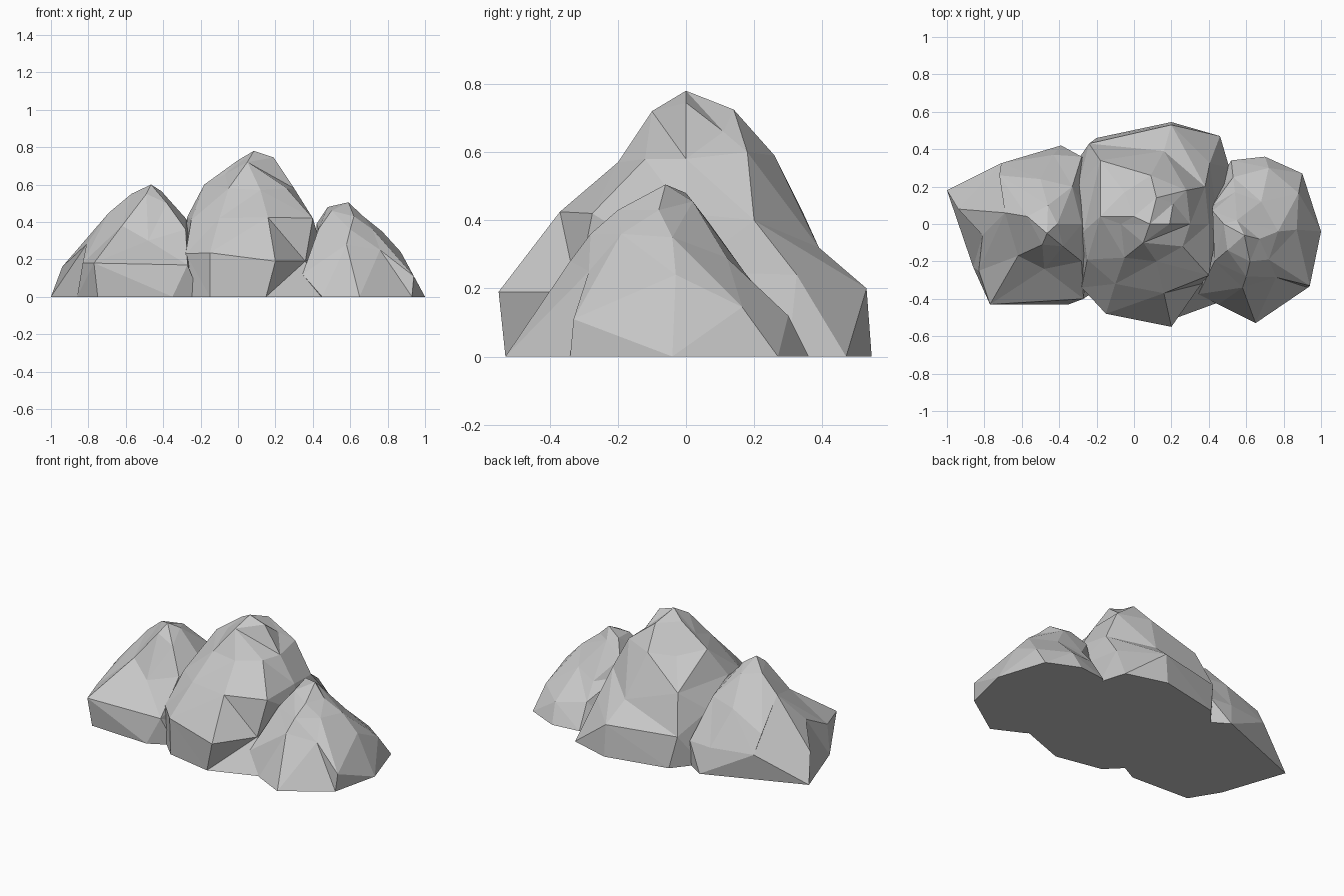
import bpy
import bmesh
import math

stone = bpy.data.materials.new("stone grey")
stone.diffuse_color = (0.57, 0.57, 0.57, 1)


def rock(name, peak, base, *rings):
    """Closed faceted rock: a flat base outline, rising rings and a peak."""
    bm = bmesh.new()

    def angle(p):
        return math.atan2(p[1] - peak[1], p[0] - peak[0]) % math.tau

    def make_ring(points):
        points = sorted(points, key=angle)
        angles = [angle(p) for p in points]
        verts = [bm.verts.new(p) for p in points]
        return verts + verts[:1], angles + [angles[0] + math.tau]

    levels = [make_ring([(x, y, 0) for x, y in base])]
    levels += [make_ring(r) for r in rings]
    bm.faces.new(reversed(levels[0][0][:-1]))

    # Zip neighbouring rings together with triangles
    for (a, ang_a), (b, ang_b) in zip(levels, levels[1:]):
        i = j = 0
        while i < len(a) - 1 or j < len(b) - 1:
            if j == len(b) - 1 or (i < len(a) - 1 and ang_a[i + 1] <= ang_b[j + 1]):
                bm.faces.new((a[i], a[i + 1], b[j]))
                i += 1
            else:
                bm.faces.new((a[i], b[j + 1], b[j]))
                j += 1

    # Close the summit
    top = levels[-1][0]
    tip = bm.verts.new(peak)
    for p, q in zip(top, top[1:]):
        bm.faces.new((p, q, tip))
    bmesh.ops.recalc_face_normals(bm, faces=bm.faces)
    mesh = bpy.data.meshes.new(name)
    bm.to_mesh(mesh)
    bm.free()
    mesh.materials.append(stone)
    obj = bpy.data.objects.new(name, mesh)
    bpy.context.collection.objects.link(obj)


# Tall middle rock: base, shoulder, middle, upper, crown
rock("middle_rock", (0.085, 0.0, 0.78),
     [(0.5, 0.05), (0.51, 0.3), (0.46, 0.47), (0.2, 0.545), (-0.2, 0.46),
      (-0.33, 0.3), (-0.27, -0.12), (-0.25, -0.37), (-0.15, -0.47),
      (0.15, -0.53), (0.45, -0.42)],
     [(0.45, 0.0, 0.25), (0.405, 0.325, 0.24), (0.2, 0.53, 0.2),
      (-0.24, 0.43, 0.2), (-0.3, 0.2, 0.3), (-0.29, -0.15, 0.25), (-0.28, -0.34, 0.23),
      (-0.15, -0.48, 0.235), (0.2, -0.55, 0.19), (0.36, -0.32, 0.19)],
     [(0.4, 0.0, 0.42), (0.38, 0.2, 0.4), (0.16, 0.39, 0.32),
      (-0.18, 0.34, 0.43), (-0.27, -0.04, 0.43), (-0.25, -0.19, 0.41),
      (-0.1, -0.32, 0.42), (0.16, -0.37, 0.425), (0.4, -0.275, 0.42)],
     [(0.3, 0.0, 0.58), (0.28, 0.18, 0.6), (0.09, 0.26, 0.59), (-0.05, 0.17, 0.57),
      (-0.18, 0.04, 0.6), (-0.05, -0.18, 0.58), (0.12, -0.2, 0.57), (0.26, -0.12, 0.58)],
     [(0.19, 0.0, 0.745), (0.21, 0.11, 0.66), (0.12, 0.14, 0.725), (0.0, 0.04, 0.73),
      (-0.07, 0.0, 0.655), (0.05, -0.1, 0.72)])

# Left rock
rock("left_rock", (-0.465, -0.05, 0.6),
     [(-0.2, -0.05), (-0.2, 0.3), (-0.39, 0.42), (-1.0, 0.18),
      (-0.86, -0.23), (-0.75, -0.41), (-0.35, -0.43), (-0.2, -0.35)],
     [(-0.22, 0.0, 0.3), (-0.28, 0.36, 0.16), (-0.43, 0.37, 0.16), (-0.71, 0.325, 0.17),
      (-0.94, 0.08, 0.16), (-0.81, -0.06, 0.28), (-0.83, -0.25, 0.18),
      (-0.77, -0.43, 0.18), (-0.27, -0.4, 0.17)],
     [(-0.28, 0.0, 0.42), (-0.33, 0.2, 0.4), (-0.5, 0.24, 0.38), (-0.72, 0.26, 0.28),
      (-0.69, 0.06, 0.45), (-0.62, -0.17, 0.38), (-0.48, -0.24, 0.3), (-0.28, -0.2, 0.36)],
     [(-0.41, 0.0, 0.565), (-0.46, 0.1, 0.54), (-0.57, 0.04, 0.55),
      (-0.49, -0.11, 0.55), (-0.38, -0.12, 0.5)])

# Right rock
rock("right_rock", (0.59, -0.06, 0.505),
     [(1.0, -0.04), (0.9, 0.27), (0.7, 0.36), (0.52, 0.34), (0.4, 0.15),
      (0.38, -0.3), (0.45, -0.43), (0.65, -0.53), (0.93, -0.34)],
     [(0.87, -0.03, 0.24), (0.88, 0.165, 0.145), (0.72, 0.3, 0.12), (0.53, 0.25, 0.15),
      (0.42, 0.1, 0.28), (0.345, -0.375, 0.12), (0.58, -0.34, 0.28),
      (0.76, -0.285, 0.25), (0.94, -0.33, 0.11)],
     [(0.77, -0.04, 0.35), (0.68, 0.12, 0.29), (0.54, 0.17, 0.25), (0.42, 0.07, 0.39),
      (0.43, -0.2, 0.36), (0.6, -0.28, 0.36), (0.72, -0.19, 0.36)],
     [(0.67, -0.08, 0.43), (0.55, 0.02, 0.455), (0.48, 0.0, 0.48),
      (0.5, -0.14, 0.46), (0.62, -0.2, 0.43)])
